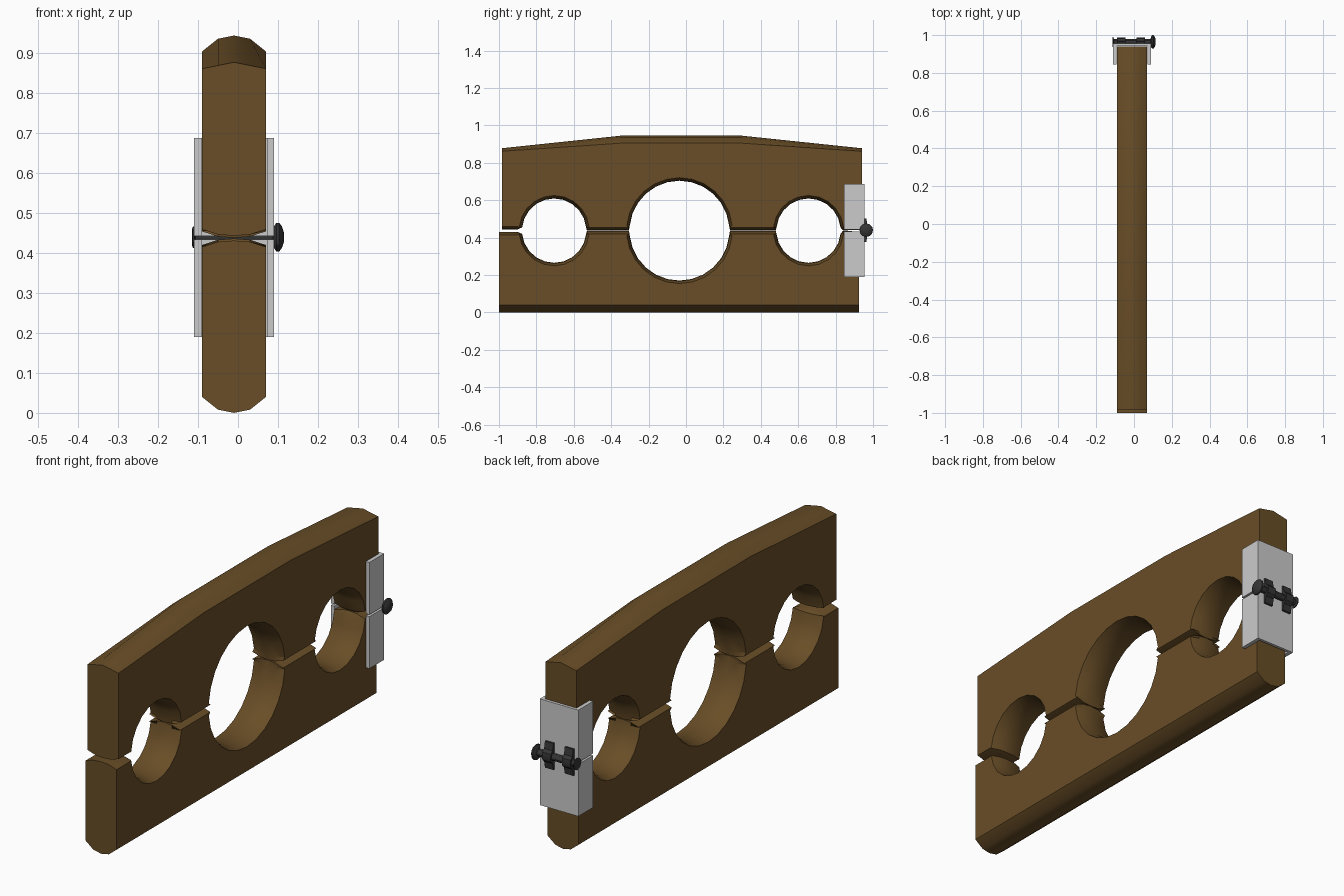
import bpy, bmesh, math

if "Cube" in bpy.data.objects:
    bpy.data.objects.remove(bpy.data.objects["Cube"])

XC = -0.01                                   # middle of the board thickness
XS = [-0.08, -0.04, 0.0, 0.04, 0.08]         # cross-section columns
RIM = [0.016, 0.003, 0.0, 0.003, 0.016]      # eased rims of holes and joint
CREST = [0.04, 0.008, 0.0, 0.008, 0.04]      # bevel on outer long edge
TIP = [0.016, 0.008, 0.0, 0.008, 0.016]      # slimmer bevel at board tips
HOLES = [(-0.705, 0.172), (-0.035, 0.267), (0.655, 0.172)]
ZJ = 0.4375


def material(name, col):
    m = bpy.data.materials.new(name)
    m.diffuse_color = (*col, 1)
    m.use_nodes = True
    m.node_tree.nodes["Principled BSDF"].inputs["Base Color"].default_value = m.diffuse_color
    return m


wood = material("wood", (0.14, 0.075, 0.02))
iron = material("dark_iron", (0.035, 0.035, 0.035))


def finish(bm, name, mat=None, smooth=True):
    bmesh.ops.recalc_face_normals(bm, faces=bm.faces)
    me = bpy.data.meshes.new(name)
    bm.to_mesh(me)
    bm.free()
    ob = bpy.data.objects.new(name, me)
    bpy.context.collection.objects.link(ob)
    if mat:
        me.materials.append(mat)
    if smooth:
        bpy.ops.object.select_all(action='DESELECT')
        ob.select_set(True)
        bpy.context.view_layer.objects.active = ob
        bpy.ops.object.shade_smooth_by_angle(angle=math.radians(30))
    return ob


def loft(bm, rings):
    vs = [[bm.verts.new(p) for p in r] for r in rings]
    n = len(vs[0])
    for a, b in zip(vs, vs[1:]):
        for i in range(n):
            j = (i + 1) % n
            bm.faces.new((a[i], a[j], b[j], b[i]))
    bm.faces.new(vs[0])
    bm.faces.new(vs[-1][::-1])


def board(name, s, y0, y1, outer):
    """s = -1 lower, +1 upper; outer = (y, z, bevel) from y1 back to y0."""
    zj = ZJ + s * 0.001
    joint = [(y0, zj + s * 0.005, 0, s)]
    for k, (c, r) in enumerate(HOLES):
        left = 0.025 if k == 0 else 0.003
        right = 0.012 if k == 2 else 0.003
        joint.append((c - r - left, zj + s * (0.005 if k == 0 else 0), 0, s))
        steps = 10 if r < 0.2 else 12
        for i in range(steps + 1):
            a = math.pi - 0.1 - (math.pi - 0.2) * i / steps
            ca, sa = math.cos(a), s * math.sin(a)
            joint.append((c + r * ca, ZJ + r * sa, ca, sa))
        joint.append((c + r + right, zj, 0, s))
    joint.append((y1, zj + s * 0.004, 0, s))
    rings = []
    for i, x in enumerate(XS):
        d = RIM[i]
        ring = [(XC + x, y + dy * d, z + dz * d) for y, z, dy, dz in joint]
        ring += [(XC + x, y, z - s * b[i]) for y, z, b in outer]
        rings.append(ring)
    bm = bmesh.new()
    loft(bm, rings)
    finish(bm, name, wood)


# Boards
board("lower_board", -1, -1.0, 0.925, [(0.925, 0, CREST), (-1.0, 0, CREST)])
board("upper_board", 1, -0.985, 0.94,
      [(0.94, 0.878, TIP), (0.30, 0.945, CREST),
       (-0.35, 0.945, CREST), (-0.985, 0.878, TIP)])

# U-shaped hinge brackets wrapped round the board ends
U = [(-0.1, 0.845), (-0.1, 0.955), (0.1, 0.955), (0.1, 0.845),
     (0.082, 0.845), (0.082, 0.942), (-0.082, 0.942), (-0.082, 0.845)]
for name, z0, z1 in (("lower_bracket", 0.19, 0.434), ("upper_bracket", 0.443, 0.688)):
    bm = bmesh.new()
    loft(bm, [[(XC + x, y, z) for x, y in U] for z in (z0, z1)])
    finish(bm, name, smooth=False)


def lathe_x(name, profile, y, z, sides=12):
    bm = bmesh.new()
    loft(bm, [[(x, y + r * math.cos(2 * math.pi * i / sides),
                z + r * math.sin(2 * math.pi * i / sides)) for i in range(sides)]
              for x, r in profile])
    finish(bm, name, iron)


# Hinge pin with a domed head and a small end cap
lathe_x("hinge_pin", [(-0.115, 0.02), (-0.113, 0.027), (-0.109, 0.027), (-0.107, 0.016),
                      (0.088, 0.016), (0.09, 0.027), (0.096, 0.036), (0.103, 0.036),
                      (0.110, 0.027), (0.115, 0.012)], 0.964, 0.44)

# Hinge straps folded over the pin
half = [(0.953, -0.062), (0.964, -0.062), (0.970, -0.03), (0.983, -0.018), (0.987, 0)]
strap = half + [(y, -z) for y, z in half[-2::-1]]
for name, x in (("left_strap", -0.068), ("right_strap", 0.035)):
    bm = bmesh.new()
    loft(bm, [[(x + w, y, 0.44 + z) for y, z in strap] for w in (-0.022, 0.022)])
    finish(bm, name, iron)
